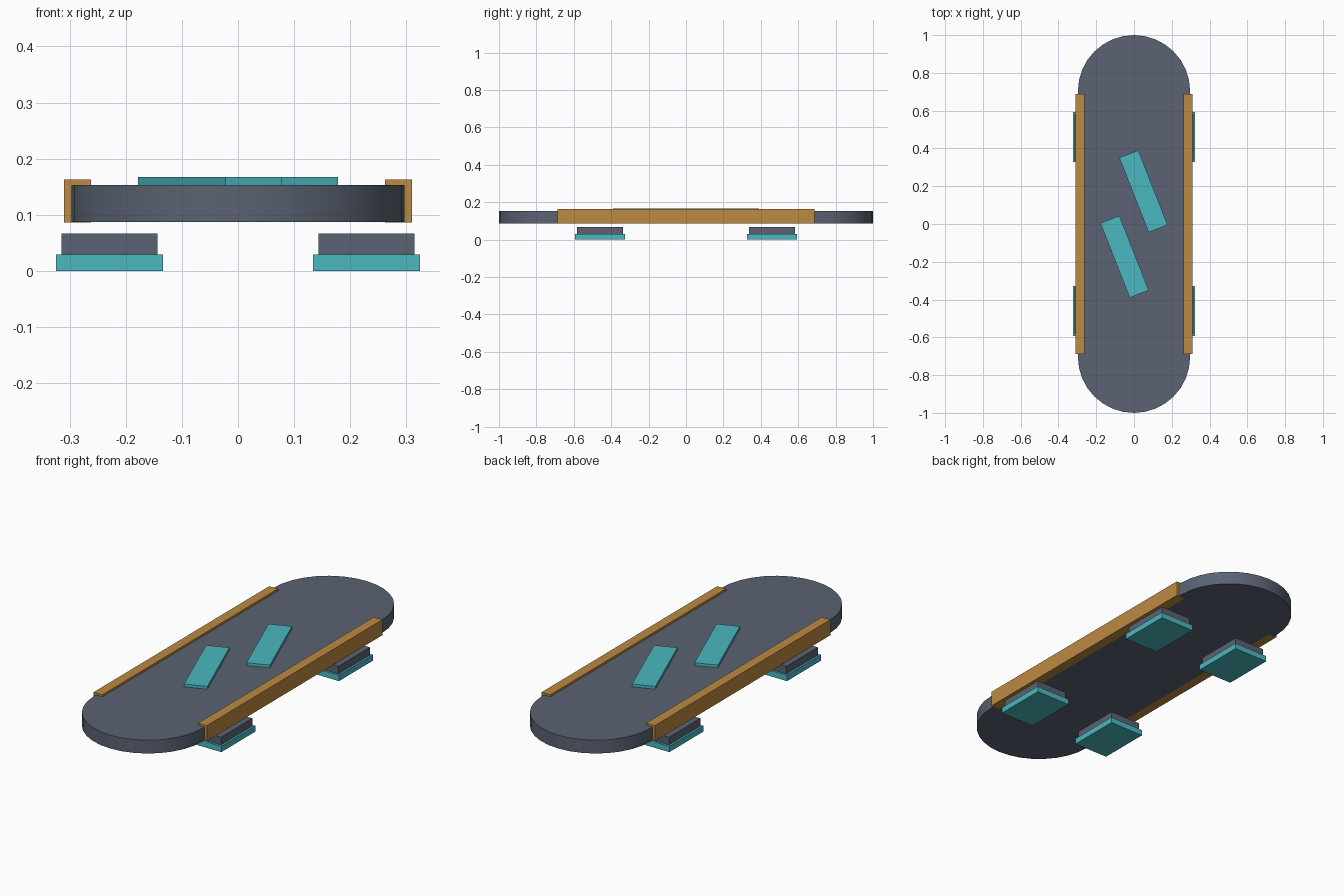
import bpy, bmesh, math

cube = bpy.data.objects.get("Cube")
if cube:
    bpy.data.objects.remove(cube, do_unlink=True)


def material(name, rgb):
    mat = bpy.data.materials.new(name)
    mat.use_nodes = True
    mat.diffuse_color = (*rgb, 1)
    mat.node_tree.nodes["Principled BSDF"].inputs["Base Color"].default_value = (*rgb, 1)
    return mat


slate = material("slate grey", (0.103, 0.124, 0.168))
teal = material("teal", (0.07, 0.479, 0.527))
amber = material("amber", (0.503, 0.254, 0.054))


def finish(name, bm, mat):
    mesh = bpy.data.meshes.new(name)
    bmesh.ops.recalc_face_normals(bm, faces=bm.faces)
    bm.to_mesh(mesh)
    bm.free()
    mesh.materials.append(mat)
    obj = bpy.data.objects.new(name, mesh)
    bpy.context.collection.objects.link(obj)
    return obj


def box(name, center, size, mat, turn=0):
    bm = bmesh.new()
    bmesh.ops.create_cube(bm, size=1)
    bmesh.ops.scale(bm, vec=size, verts=bm.verts)
    obj = finish(name, bm, mat)
    obj.location = center
    obj.rotation_euler.z = turn
    return obj


# Deck: rounded-end outline, extruded upward
radius, bottom, top, steps = 0.297, 0.087, 0.153, 16
bm = bmesh.new()
outline = []
for end in (1, -1):
    for i in range(steps + 1):
        a = math.pi * i / steps
        outline.append(bm.verts.new((end * radius * math.cos(a),
                                     end * (1 - radius + radius * math.sin(a)), bottom)))
face = bm.faces.new(outline)
cap = bmesh.ops.extrude_face_region(bm, geom=[face])["geom"]
bmesh.ops.translate(bm, vec=(0, 0, top - bottom),
                    verts=[v for v in cap if isinstance(v, bmesh.types.BMVert)])
deck = finish("deck", bm, slate)
bpy.ops.object.select_all(action="DESELECT")
deck.select_set(True)
bpy.context.view_layer.objects.active = deck
bpy.ops.object.shade_smooth_by_angle(angle=math.radians(30))

for side, x in (("left", 1), ("right", -1)):
    # Side rails wrap the deck edge and stand just proud of it
    box(side + "_rail", (x * 0.286, 0, 0.1247), (0.048, 1.374, 0.0766), amber)
    # Hover pads with a glowing plate below each housing
    for end, y in (("front", -1), ("back", 1)):
        name = end + "_" + side
        box(name + "_pad_housing", (x * 0.229, y * 0.46, 0.048), (0.171, 0.246, 0.038), slate)
        box(name + "_pad_plate", (x * 0.229, y * 0.46, 0.0145), (0.19, 0.266, 0.029), teal)

# Slanted grip strips on top of the deck
for name, s in (("back_grip_strip", 1), ("front_grip_strip", -1)):
    box(name, (s * 0.05, s * 0.173, 0.16), (0.108, 0.424, 0.014), teal, math.radians(21.5))
